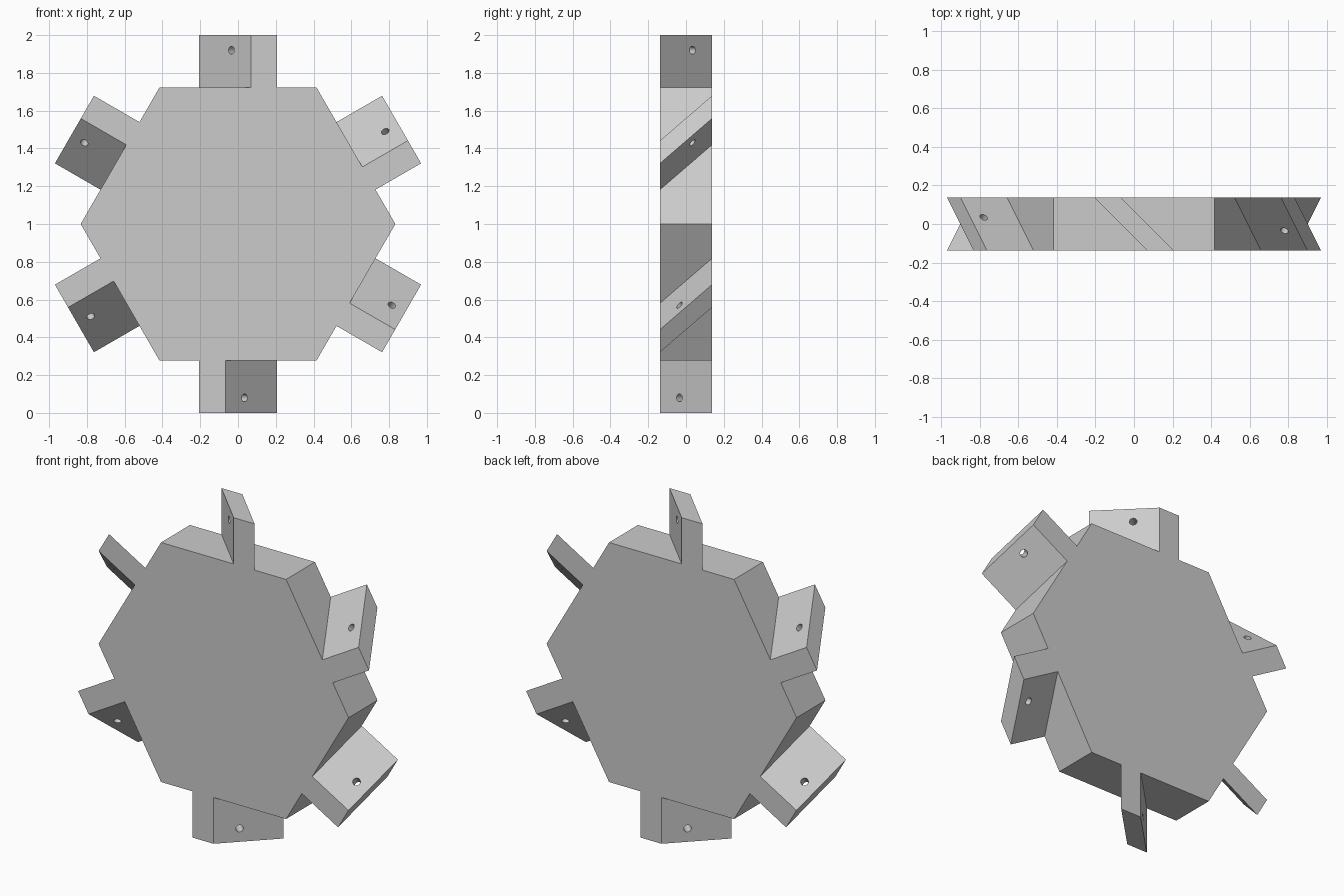
import bpy, bmesh
from math import radians, pi
from mathutils import Matrix, Vector

HALF = 0.1375      # half depth of the plate
CENTRE = 1.0       # height of the wheel axis
FIN = 0.2065       # half width swept by each slanted fin
EDGE = 0.139       # width of a fin's front edge
HUB_R = 0.833      # corner radius of the hexagonal hub

cube = bpy.data.objects.get("Cube")
if cube:
    bpy.data.objects.remove(cube, do_unlink=True)

grey = bpy.data.materials.new("plain grey")
grey.use_nodes = True
colour = (0.6, 0.6, 0.6, 1)
grey.diffuse_color = colour
grey.node_tree.nodes["Principled BSDF"].inputs["Base Color"].default_value = colour


def make_object(name, bm):
    bmesh.ops.recalc_face_normals(bm, faces=bm.faces)
    mesh = bpy.data.meshes.new(name)
    bm.to_mesh(mesh)
    bm.free()
    mesh.materials.append(grey)
    obj = bpy.data.objects.new(name, mesh)
    bpy.context.collection.objects.link(obj)
    return obj


def extrude(bm, profile, shift):
    """Extrude a closed profile along a vector; return its vertices."""
    face = bm.faces.new([bm.verts.new(p) for p in profile])
    start = list(face.verts)
    result = bmesh.ops.extrude_face_region(bm, geom=[face])
    end = [g for g in result["geom"] if isinstance(g, bmesh.types.BMVert)]
    bmesh.ops.translate(bm, verts=end, vec=shift)
    return start + end


def around(step):
    """Turn a part about the wheel axis and lift it into place."""
    return Matrix.Translation((0, 0, CENTRE)) @ Matrix.Rotation(radians(60 * step), 4, "Y")


# Hexagonal hub, pointing sideways
bm = bmesh.new()
corners = [Matrix.Rotation(radians(60 * i), 3, "Y") @ Vector((HUB_R, -HALF, 0)) for i in range(6)]
extrude(bm, corners, (0, 2 * HALF, 0))
bmesh.ops.translate(bm, verts=bm.verts, vec=(0, 0, CENTRE))
hub = make_object("finned_hub", bm)

# Six fins slanted across the rim
bm = bmesh.new()
for i in range(6):
    root = 0.6
    section = [(FIN - EDGE, -HALF, root), (FIN, -HALF, root),
               (EDGE - FIN, HALF, root), (-FIN, HALF, root)]
    verts = extrude(bm, section, (0, 0, 1 - root))
    bmesh.ops.transform(bm, matrix=around(i), verts=verts)
fins = make_object("fins", bm)

# Round hole drilled square through each fin
bm = bmesh.new()
for i in range(6):
    drill = Matrix.Translation((0, 0, 0.92)) @ Matrix.Rotation(radians(-45), 4, "Z") @ Matrix.Rotation(pi / 2, 4, "X")
    bmesh.ops.create_cone(bm, cap_ends=True, segments=32, radius1=0.021, radius2=0.021,
                          depth=0.3, matrix=around(i) @ drill)
holes = make_object("holes", bm)

# Merge into one solid, then drop the helpers
bpy.context.view_layer.objects.active = hub
for helper, operation in ((fins, "UNION"), (holes, "DIFFERENCE")):
    helper.hide_render = True
    mod = hub.modifiers.new(helper.name, "BOOLEAN")
    mod.operation, mod.object, mod.solver = operation, helper, "EXACT"
    bpy.ops.object.modifier_apply(modifier=mod.name)
    bpy.data.objects.remove(helper, do_unlink=True)

# Clean coplanar seams and smooth only the hole walls
bm = bmesh.new()
bm.from_mesh(hub.data)
bmesh.ops.remove_doubles(bm, verts=bm.verts, dist=0.0001)
bmesh.ops.dissolve_limit(bm, angle_limit=radians(1), verts=bm.verts, edges=bm.edges)
bm.to_mesh(hub.data)
bm.free()
hub.select_set(True)
bpy.ops.object.shade_smooth_by_angle(angle=radians(30))
